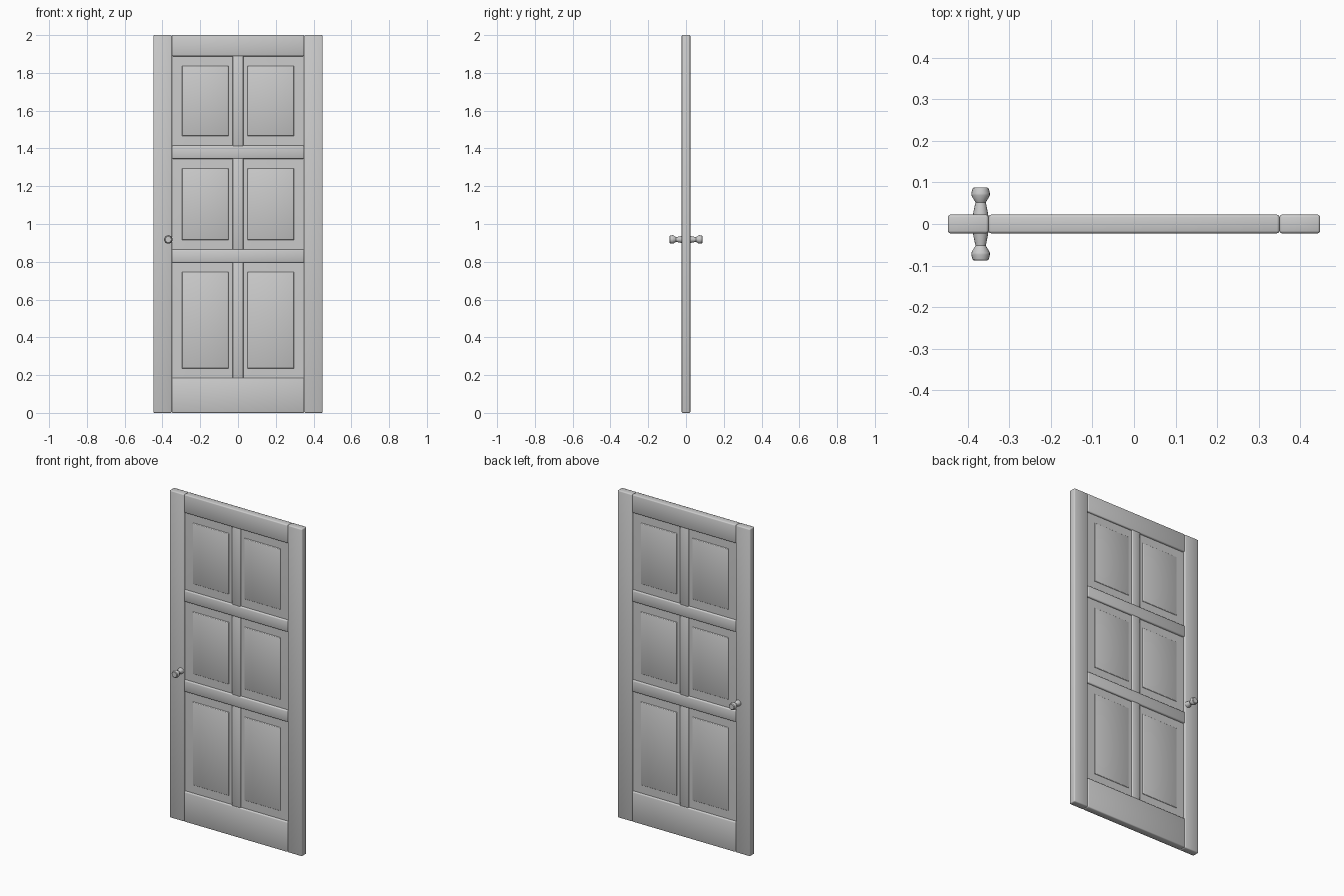
import bpy, bmesh, math

if "Cube" in bpy.data.objects:
    bpy.data.objects.remove(bpy.data.objects["Cube"])

HALF = 0.0225          # half thickness of the frame
STILE, MULL = 0.35, 0.028


def finish(bm, name, angle):
    bmesh.ops.recalc_face_normals(bm, faces=bm.faces)
    me = bpy.data.meshes.new(name)
    bm.to_mesh(me)
    bm.free()
    ob = bpy.data.objects.new(name, me)
    bpy.context.collection.objects.link(ob)
    bpy.ops.object.select_all(action='DESELECT')
    ob.select_set(True)
    bpy.context.view_layer.objects.active = ob
    bpy.ops.object.shade_smooth_by_angle(angle=math.radians(angle))
    return ob


def loft(name, rings, angle):
    """Bridge equal-length rings of points and cap both ends."""
    bm = bmesh.new()
    vs = [[bm.verts.new(p) for p in r] for r in rings]
    n = len(vs[0])
    for a, b in zip(vs, vs[1:]):
        for i in range(n):
            j = (i + 1) % n
            bm.faces.new((a[i], a[j], b[j], b[i]))
    bm.faces.new(vs[0])
    bm.faces.new(vs[-1])
    return finish(bm, name, angle)


def bar(name, x0, x1, z0, z1, h=HALF, bevel=0.006):
    """Board with rounded edges."""
    bm = bmesh.new()
    bmesh.ops.create_cube(bm, size=1)
    for v in bm.verts:
        v.co = ((x0 + x1) / 2 + v.co.x * (x1 - x0), v.co.y * 2 * h,
                (z0 + z1) / 2 + v.co.z * (z1 - z0))
    bmesh.ops.bevel(bm, geom=bm.edges[:], offset=bevel, segments=2,
                    profile=0.5, affect='EDGES')
    return finish(bm, name, 60)


def panel(name, x0, x1, z0, z1):
    """Raised panel, same moulding on both faces."""
    half = [(0.057, -0.016), (0.055, -0.015), (0.053, -0.012), (-0.006, -0.010)]
    prof = half + [(d, -y) for d, y in reversed(half)]
    rings = [[(x0 + d, y, z0 + d * 0.95), (x1 - d * s, y, z0 + d * 0.95),
              (x1 - d * s, y, z1 - d * 0.95), (x0 + d, y, z1 - d * 0.95)]
             for d, y in prof for s in (1,)]
    return loft(name, rings, 30)


# stiles
for s, side in ((-1, "left"), (1, "right")):
    xs = sorted((s * STILE, s * 0.448))
    bar(side + "_stile", xs[0], xs[1], 0, 2)

# rails
rails = [("bottom_rail", 0.0, 0.185), ("lower_rail", 0.795, 0.865),
         ("upper_rail", 1.345, 1.415), ("top_rail", 1.888, 2.0)]
for name, z0, z1 in rails:
    bar(name, -STILE, STILE, z0, z1)

# mullions and raised panels between neighbouring rails
for (_, _, z0), (_, z1, _), row in zip(rails, rails[1:], ("lower", "middle", "upper")):
    bar(row + "_mullion", -MULL, MULL, z0 - 0.004, z1 + 0.004, 0.020, 0.005)
    for s, side in ((-1, "left"), (1, "right")):
        xs = sorted((s * STILE, s * MULL))
        # shift so the raised field lands 0.053 from each stile and 0.025 from the mullion
        xs = (xs[0], xs[1] + 0.030) if s < 0 else (xs[0] - 0.030, xs[1])
        panel(f"{row}_{side}_panel", xs[0], xs[1], z0, z1)

# door knobs, one turned profile reflected to the other face
knob = [(0.019, 0.015), (0.018, 0.025), (0.0125, 0.052), (0.0225, 0.069),
        (0.0225, 0.074), (0.0195, 0.085), (0.016, 0.088)]
for s, side in ((-1, "front"), (1, "back")):
    loft(side + "_knob", [[(-0.369 + r * math.cos(a), s * y, 0.918 + r * math.sin(a))
                           for a in (2 * math.pi * i / 16 for i in range(16))]
                          for r, y in knob], 30)
